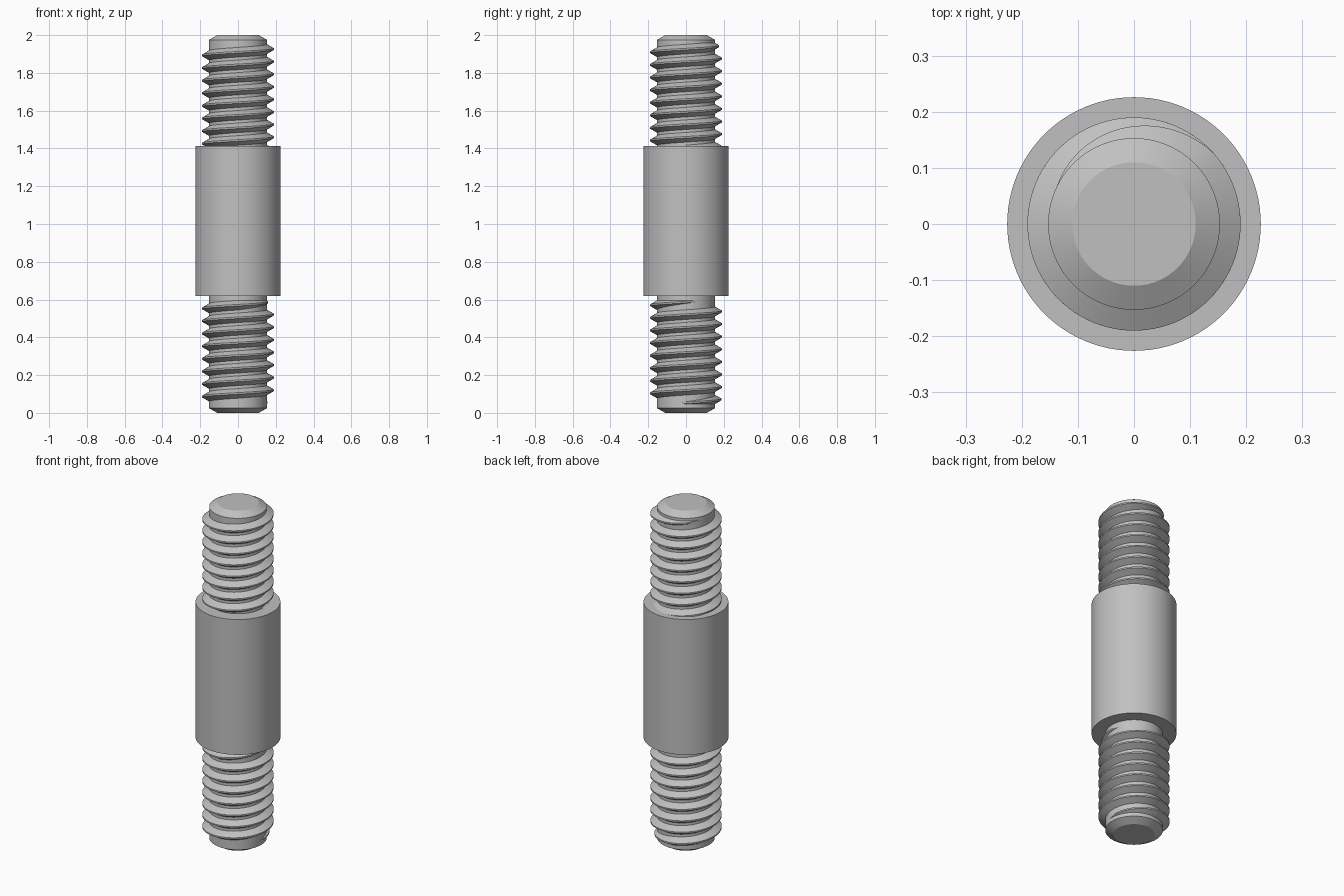
import bpy
import bmesh
import math

if "Cube" in bpy.data.objects:
    bpy.data.objects.remove(bpy.data.objects["Cube"])

SEGMENTS = 96
ROOT, CREST = 0.153, 0.19
PITCH = 0.0667
TURN = 2 * math.pi

# Plain grey metal
steel = bpy.data.materials.new("grey steel")
steel.use_nodes = True
colour = (0.53, 0.53, 0.53, 1)
steel.diffuse_color = colour
steel.node_tree.nodes["Principled BSDF"].inputs["Base Color"].default_value = colour


def finish(name, bm):
    """Turn a bmesh into a smooth object with sharp edges kept."""
    bmesh.ops.recalc_face_normals(bm, faces=bm.faces)
    mesh = bpy.data.meshes.new(name)
    bm.to_mesh(mesh)
    bm.free()
    mesh.materials.append(steel)
    obj = bpy.data.objects.new(name, mesh)
    bpy.context.collection.objects.link(obj)
    bpy.ops.object.select_all(action="DESELECT")
    obj.select_set(True)
    bpy.context.view_layer.objects.active = obj
    bpy.ops.object.shade_smooth_by_angle(angle=math.radians(28))


def bridge(bm, rings, closed):
    """Join successive vertex rings with quads and cap both ends."""
    for a, b in zip(rings, rings[1:]):
        n = len(a)
        for i in range(n):
            j = (i + 1) % n
            bm.faces.new((a[i], a[j], b[j], b[i]))
    if closed:
        bm.faces.new(rings[0])
        bm.faces.new(rings[-1])


def turned(name, profile):
    """Solid of revolution from (radius, height) points."""
    bm = bmesh.new()
    rings = []
    for r, z in profile:
        angles = [TURN * i / SEGMENTS for i in range(SEGMENTS)]
        rings.append([bm.verts.new((r * math.cos(t), r * math.sin(t), z)) for t in angles])
    bridge(bm, rings, True)
    finish(name, bm)


def thread(name, z_zero, start, end, fade_in, fade_out):
    """Right-hand helical ridge; angles in degrees, fading into the shaft."""
    bm = bmesh.new()
    rings = []
    steps = round((end - start) / 360 * SEGMENTS)
    foot = ROOT - 0.012
    crest_half = PITCH / 16
    foot_half = crest_half + (CREST - foot) * math.tan(math.radians(30))
    section = ((foot, -foot_half), (CREST, -crest_half),
               (CREST, crest_half), (foot, foot_half))
    for i in range(steps + 1):
        deg = start + (end - start) * i / steps
        height = 1.0
        if fade_in:
            height = min(height, (deg - start) / fade_in)
        if fade_out:
            height = min(height, (end - deg) / fade_out)
        sink = (1 - height) * (CREST - ROOT + 0.001)
        t = math.radians(deg)
        z = z_zero + PITCH * deg / 360
        rings.append([bm.verts.new(((r - sink) * math.cos(t), (r - sink) * math.sin(t), z + dz))
                      for r, dz in section])
    bridge(bm, rings, True)
    finish(name, bm)


# Central sleeve
turned("sleeve", [(0.226, 0.618), (0.226, 1.414)])

# Chamfered stud ends
turned("lower_shaft", [(0.11, 0), (ROOT, 0.025), (ROOT, 0.65)])
turned("upper_shaft", [(ROOT, 1.38), (ROOT, 1.975), (0.11, 2)])

# Threads: the lower one fades at both ends, the upper one runs into the sleeve
thread("lower_thread", 0.12, -370, 7 * 360 + 20, 110, 110)
thread("upper_thread", 1.926, -8 * 360, 157, 0, 114)
